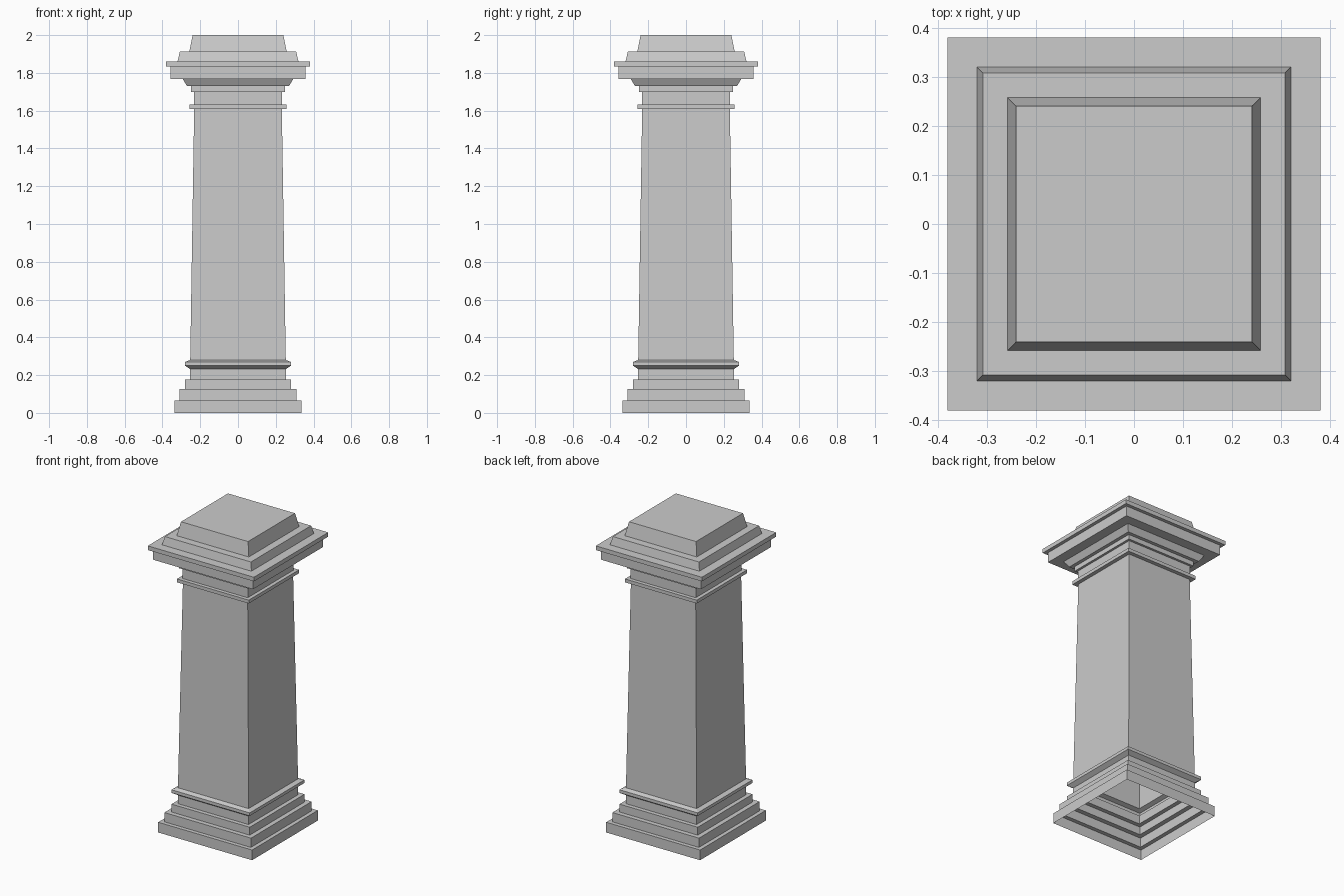
import bpy
import bmesh

if "Cube" in bpy.data.objects:
    bpy.data.objects.remove(bpy.data.objects["Cube"])


def square_loft(name, profile, cap_top=False):
    """Skin a stack of square rings given as (half_width, z), bottom to top."""
    bm = bmesh.new()
    rings = [[bm.verts.new((sx * r, sy * r, z))
              for sx, sy in ((-1, -1), (1, -1), (1, 1), (-1, 1))]
             for r, z in profile]
    for low, high in zip(rings, rings[1:]):
        for i in range(4):
            j = (i + 1) % 4
            bm.faces.new((low[i], low[j], high[j], high[i]))
    if cap_top:
        bm.faces.new(rings[-1])
    mesh = bpy.data.meshes.new(name)
    bm.to_mesh(mesh)
    bm.free()
    obj = bpy.data.objects.new(name, mesh)
    bpy.context.collection.objects.link(obj)
    return obj


# Stepped plinth with a bevelled band, open underneath
square_loft("base", [
    (0.336, 0), (0.336, 0.066), (0.31, 0.066), (0.31, 0.126),
    (0.28, 0.126), (0.28, 0.177), (0.253, 0.177), (0.253, 0.232),
    (0.28, 0.25), (0.28, 0.27), (0.253, 0.28)])

# Tapered shaft
square_loft("shaft", [(0.253, 0.28), (0.232, 1.61)])

# Necking ring, flared moulding and overhanging slab
square_loft("capital", [
    (0.232, 1.61), (0.257, 1.61), (0.257, 1.632), (0.233, 1.632),
    (0.233, 1.70), (0.248, 1.70), (0.248, 1.73), (0.27, 1.73),
    (0.293, 1.768), (0.358, 1.768), (0.358, 1.833), (0.38, 1.833),
    (0.38, 1.86), (0.32, 1.86)])

# Two sloped tiers on top
square_loft("cap", [
    (0.32, 1.86), (0.308, 1.912), (0.258, 1.912), (0.24, 2.0)], cap_top=True)
